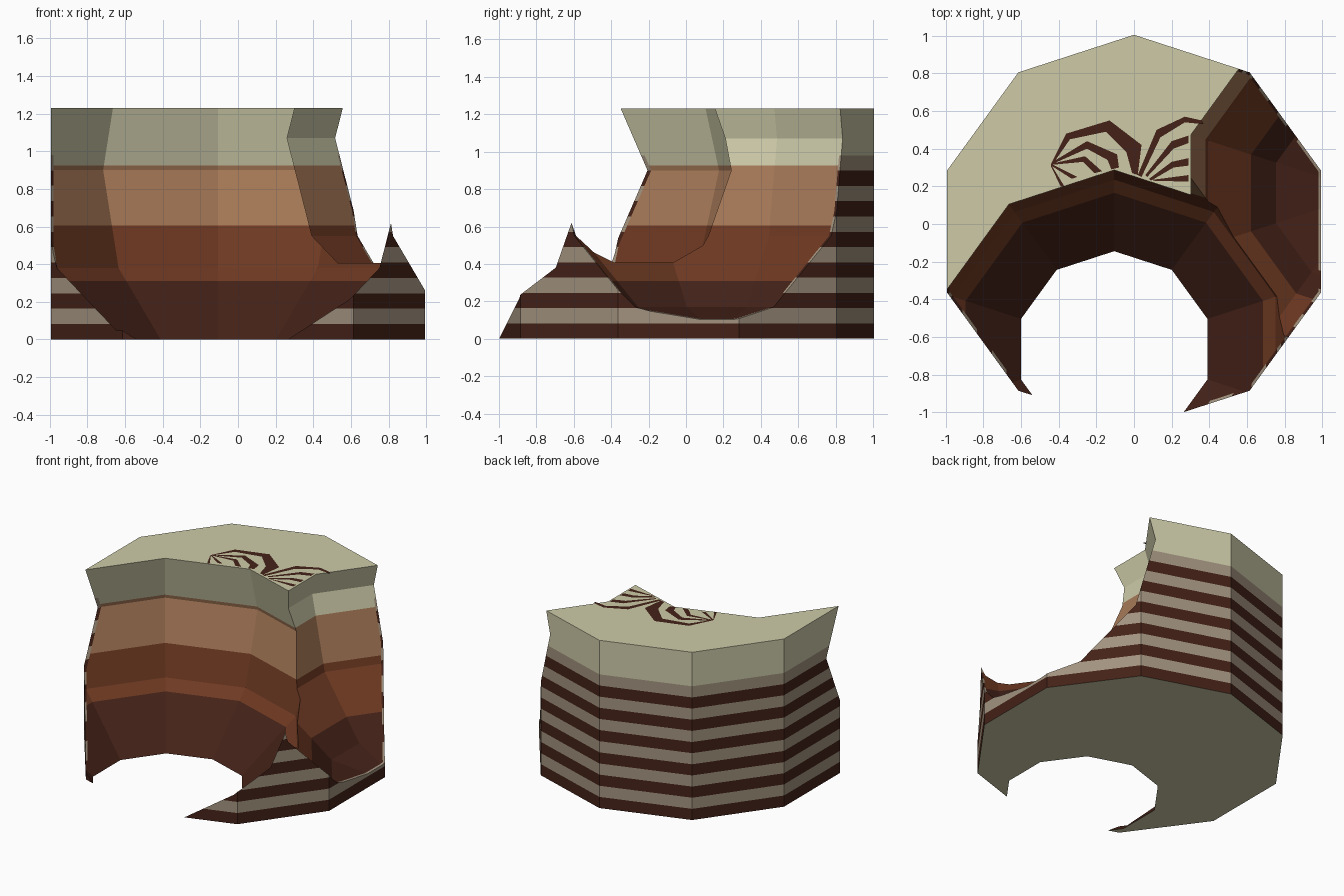
import bpy, bmesh, math
from mathutils import Vector

if "Cube" in bpy.data.objects:
    bpy.data.objects.remove(bpy.data.objects["Cube"])

CENTRE = (0, -0.04)
RADIUS, HEIGHT, SIDES = 1.045, 1.23, 10
STRIPE = 0.0817


def material(name, r, g, b):
    m = bpy.data.materials.new(name)
    m.diffuse_color = (r, g, b, 1)
    m.use_nodes = True
    m.node_tree.nodes["Principled BSDF"].inputs["Base Color"].default_value = m.diffuse_color
    return m


cream = material("cream", 0.61, 0.59, 0.39)
biscuit = material("biscuit", 0.36, 0.29, 0.21)
dark = material("dark_chocolate", 0.058, 0.016, 0.009)
brown = material("chocolate", 0.16, 0.042, 0.016)
tan = material("caramel", 0.38, 0.19, 0.095)
MATS = [cream, biscuit, dark, brown, tan]


def lathe(name, centre, profile):
    """Ten-sided turned solid from (radius, z) pairs, bottom to top."""
    bm = bmesh.new()
    rings = []
    for r, z in profile:
        if r < 1e-4:
            rings.append([bm.verts.new((*centre, z))] * SIDES)
            continue
        angles = [math.tau * k / SIDES for k in range(SIDES)]
        rings.append([bm.verts.new((centre[0] + r * math.sin(a),
                                    centre[1] + r * math.cos(a), z)) for a in angles])
    for lo, hi in zip(rings, rings[1:]):
        for k in range(SIDES):
            n = (k + 1) % SIDES
            bm.faces.new(dict.fromkeys((lo[k], lo[n], hi[n], hi[k])))
    for ring in (rings[0], rings[-1]):
        if ring[0] is not ring[1]:
            bm.faces.new(ring)
    bmesh.ops.recalc_face_normals(bm, faces=bm.faces)
    me = bpy.data.meshes.new(name)
    bm.to_mesh(me)
    bm.free()
    ob = bpy.data.objects.new(name, me)
    bpy.context.collection.objects.link(ob)
    return ob


def bite(name, centre, z, radius):
    steps = [math.radians(a) for a in range(-90, 91, 30)]
    ob = lathe(name, centre, [(radius * math.cos(a), z + radius * math.sin(a)) for a in steps])
    ob.hide_render = True
    ob.hide_set(True)
    return ob


# Cake body with two bites taken out
cake = lathe("cake", CENTRE, [(RADIUS, 0), (RADIUS, HEIGHT)])
bites = [bite("front_bite", (-0.105, -0.665), 0.9, 1.04),
         bite("side_bite", (1.25, 0.165), 1.07, 1.04)]
for b in bites:
    mod = cake.modifiers.new(b.name, 'BOOLEAN')
    mod.operation, mod.solver, mod.object = 'DIFFERENCE', 'EXACT', b
bpy.context.view_layer.update()
bm = bmesh.new()
bm.from_object(cake, bpy.context.evaluated_depsgraph_get())
cake.modifiers.clear()
for b in bites:
    bpy.data.objects.remove(b)

# Slice along the layer heights and the thin striped rind
bmesh.ops.triangulate(bm, faces=bm.faces)


def cut(co, no):
    bmesh.ops.bisect_plane(bm, geom=bm.verts[:] + bm.edges[:] + bm.faces[:],
                           dist=1e-5, plane_co=co, plane_no=no)


mid = Vector((*CENTRE, 0))
walls = [Vector((math.sin(a), math.cos(a), 0))
         for a in (math.tau * (k + 0.5) / SIDES for k in range(SIDES))]
rind = RADIUS * math.cos(math.pi / SIDES) - 0.014
for n in walls:
    cut(mid + n * rind, n)
for z in [STRIPE * i for i in range(1, 13)] + [0.31, 0.605, 0.925]:
    cut((0, 0, z), (0, 0, 1))

# Colour the rind in stripes and the bitten faces in layers
for f in bm.faces:
    c = f.calc_center_median()
    if c.z < 1e-3 or c.z > HEIGHT - 1e-3:
        m = cream
    elif max((c - mid).dot(n) for n in walls) > rind:
        i = int(c.z / STRIPE)
        m = cream if i > 11 else (biscuit if i % 2 else dark)
    else:
        m = dark if c.z < 0.31 else brown if c.z < 0.605 else tan if c.z < 0.925 else cream
    f.material_index = MATS.index(m)
    f.smooth = False
bmesh.ops.dissolve_limit(bm, angle_limit=0.01, verts=bm.verts, edges=bm.edges,
                         delimit={'MATERIAL'})
cake.data.clear_geometry()
for m in MATS:
    cake.data.materials.append(m)
bm.to_mesh(cake.data)
bm.free()

# Flat chocolate shavings on the top: strips between an outer and inner line
STRIPS = [
    ([(-.44, .32), (-.36, .48), (-.13, .55), (.04, .42), (.02, .26)],
     [(-.43, .32), (-.34, .45), (-.15, .49), (-.04, .38), (-.01, .27)]),
    ([(-.44, .325), (-.25, .44), (-.09, .37), (-.08, .30)],
     [(-.43, .32), (-.25, .40), (-.14, .34), (-.12, .29)]),
    ([(-.44, .32), (-.26, .36), (-.17, .28)], [(-.43, .315), (-.27, .33), (-.21, .27)]),
    ([(-.44, .32), (-.30, .25)], [(-.44, .31), (-.33, .24)]),
    ([(-.44, .315), (-.37, .20)], [(-.44, .305), (-.39, .20)]),
    ([(.02, .26), (.12, .50), (.27, .57), (.36, .55)],
     [(.04, .25), (.14, .46), (.27, .54), (.37, .53)]),
    ([(.06, .26), (.20, .44), (.29, .47)], [(.07, .25), (.21, .40), (.29, .43)]),
    ([(.08, .24), (.20, .33), (.29, .35)], [(.09, .23), (.21, .30), (.29, .31)]),
    ([(.10, .235), (.29, .26)], [(.10, .23), (.29, .225)]),
]
bm = bmesh.new()
for outer, inner in STRIPS:
    a, b = ([bm.verts.new((x, y, HEIGHT + 0.002)) for x, y in line] for line in (outer, inner))
    for i in range(len(a) - 1):
        bm.faces.new((a[i], b[i], b[i + 1], a[i + 1])).normal_update()
for f in bm.faces:
    if f.normal.z < 0:
        f.normal_flip()
me = bpy.data.meshes.new("top_decoration")
bm.to_mesh(me)
bm.free()
me.materials.append(dark)
bpy.context.collection.objects.link(bpy.data.objects.new("top_decoration", me))
